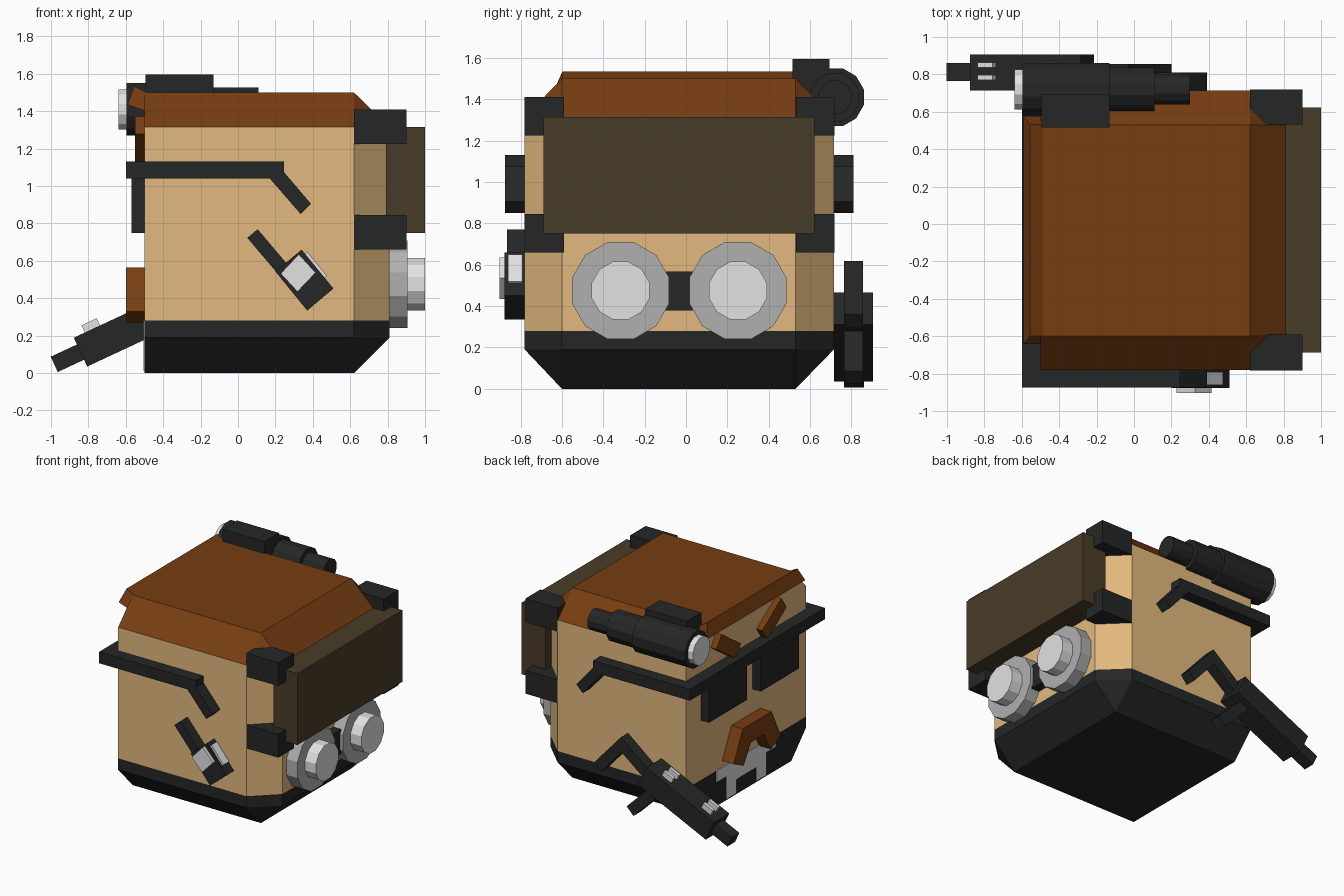
import bpy, bmesh, math
from mathutils import Vector

if "Cube" in bpy.data.objects:
    bpy.data.objects.remove(bpy.data.objects["Cube"])


def material(name, *rgb):
    m = bpy.data.materials.new(name)
    lin = [((c / 255 + 0.055) / 1.055) ** 2.4 for c in rgb]
    m.diffuse_color = (*lin, 1)
    m.use_nodes = True
    m.node_tree.nodes["Principled BSDF"].inputs["Base Color"].default_value = m.diffuse_color
    return m


TAN = material("tan skin", 226, 185, 126)
BROWN = material("brown hair", 118, 61, 17)
BLACK = material("soft black", 37, 38, 38)
OLIVE = material("dark olive", 73, 60, 39)
GREY = material("mid grey", 176, 176, 176)
SILVER = material("silver", 226, 226, 226)
MID = -0.0325  # mirror plane of the head in y


def finish(name, bm, *mats):
    bmesh.ops.recalc_face_normals(bm, faces=bm.faces)
    me = bpy.data.meshes.new(name)
    bm.to_mesh(me)
    bm.free()
    for m in mats:
        me.materials.append(m)
    ob = bpy.data.objects.new(name, me)
    bpy.context.collection.objects.link(ob)
    return ob


def loft(bm, rings):
    """Closed skin through rings with equal point counts."""
    vs = [[bm.verts.new(p) for p in r] for r in rings]
    n = len(vs[0])
    for a, b in zip(vs, vs[1:]):
        for i in range(n):
            j = (i + 1) % n
            bm.faces.new((a[i], a[j], b[j], b[i]))
    bm.faces.new(vs[0])
    bm.faces.new(vs[-1])


def box(name, mat, x, y, z):
    bm = bmesh.new()
    loft(bm, [[(x[i], y[j], k) for i, j in ((0, 0), (1, 0), (1, 1), (0, 1))] for k in z])
    return finish(name, bm, mat)


def prism_y(name, mat, pts, y0, y1):
    """Profile in x,z extruded along y."""
    bm = bmesh.new()
    loft(bm, [[(x, y, z) for x, z in pts] for y in (y0, y1)])
    return finish(name, bm, mat)


def prism_x(name, mat, pts, x0, x1):
    """Profile in y,z extruded along x."""
    bm = bmesh.new()
    loft(bm, [[(x, y, z) for y, z in pts] for x in (x0, x1)])
    return finish(name, bm, mat)


def strip(p, q, w):
    """Corner points of a straight bar of width w from p to q."""
    p, q = Vector(p), Vector(q)
    d = (q - p).normalized()
    n = Vector((-d.y, d.x)) * w / 2
    return [tuple(p + n), tuple(q + n), tuple(q - n), tuple(p - n)]


def drum(name, mat, x0, x1, y, z, r, sides=12):
    """Flat-sided cylinder along x."""
    ring = [(y + r * math.cos((i + 0.5) * math.tau / sides),
             z + r * math.sin((i + 0.5) * math.tau / sides)) for i in range(sides)]
    return prism_x(name, mat, ring, x0, x1)


# Head: chamfered block, flat on the face side (-x)
full = [(-.5, -.78), (.62, -.78), (.81, -.6), (.81, .53), (.62, .715), (-.5, .715)]
cap = [(-.5, -.6), (.62, -.6), (.62, -.6), (.62, .53), (.62, .53), (-.5, .53)]
bm = bmesh.new()
loft(bm, [[(x, y, z) for x, y in ring] for ring, z in
          ((cap, 0), (full, .19), (full, .28), (full, 1.315), (cap, 1.5))])
bmesh.ops.remove_doubles(bm, verts=bm.verts, dist=1e-4)
bmesh.ops.recalc_face_normals(bm, faces=bm.faces)
for f in bm.faces:
    z = f.calc_center_median().z
    if z < .28:
        f.material_index = 2
    elif z > 1.315 and f.normal.x > -.9:
        f.material_index = 1
finish("head", bm, TAN, BROWN, BLACK)

# Hair fringe, slightly longer at its lower edge
bm = bmesh.new()
fringe = [(-.49, 1.5, 0), (-.555, 1.535, 0), (-.592, 1.435, .045), (-.49, 1.40, .045)]
loft(bm, [[(x, MID + s * (.565 + e), z) for x, z, e in fringe] for s in (-1, 1)])
finish("hair_fringe", bm, BROWN)

# Eyebrows, lenses
for s, side in ((-1, "right"), (1, "left")):
    prism_x("eyebrow_" + side, BROWN,
            strip((MID + s * .165, 1.16), (MID + s * .405, 1.325), .115), -.55, -.49)
    a, b = sorted((MID + s * .085, MID + s * .56))
    box("lens_" + side, BLACK, (-.57, -.49), (a, b), (.75, 1.1))

# Glasses: front bar and bent temples
box("glasses_bar", BLACK, (-.6, -.5), (-.875, .81), (1.04, 1.13))
temple = [(-.595, 1.04), (-.595, 1.13), (.245, 1.13), (.245, 1.075), (.39, .905), (.335, .85), (.17, 1.04)]
prism_y("temple_right", BLACK, temple, -.875, -.77)
prism_y("temple_left", BLACK, temple, .70, .81)

# Moustache arch
half = [(.295, .33), (.18, .565)]
inner = [(.08, .42), (.17, .27)]
arch = half + [(-y, z) for y, z in half[::-1]] + [(-y, z) for y, z in inner[::-1]] + inner
prism_x("moustache", BROWN, [(MID + y, z) for y, z in arch], -.6, -.49)

# Stepped beard plate
half = [(.37, .28), (.37, .19), (.25, .19), (.25, .01), (.125, .01), (.125, .12)]
prism_x("beard_plate", SILVER,
        [(MID + y, z) for y, z in half + [(-y, z) for y, z in half[::-1]]], -.506, -.499)

# Pack on the back with corner brackets
box("pack", OLIVE, (.79, 1.0), (-.688, .622), (.75, 1.315))
for y, side in (((-.782, -.59), "right"), ((.532, .718), "left")):
    for z, level in (((1.225, 1.41), "upper"), ((.66, .845), "lower")):
        box(f"bracket_{level}_{side}", BLACK, (.62, .90), y, z)

# Round tanks
for s, side in ((-1, "right"), (1, "left")):
    y = MID + s * .2835
    drum("tank_" + side, GREY, .79, .905, y, .475, .243)
    drum("tank_cap_" + side, SILVER, .89, 1.0, y, .475, .145)
box("tank_link", BLACK, (.79, .88), (-.12, .05), (.378, .567))

# Scope on the left upper edge
SY, SZ = .72, 1.41
drum("scope_lens", SILVER, -.64, -.58, SY, SZ, .111)
drum("scope_body", BLACK, -.595, -.13, SY, SZ, .145)
drum("scope_middle", BLACK, -.14, .11, SY, SZ, .121)
drum("scope_eyepiece", BLACK, .10, .30, SY, SZ, .084)
box("scope_turret", BLACK, (-.495, -.13), (.515, .695), (1.41, 1.595))

# Pouch with blade on the right side
prism_y("knife_handle", BLACK, strip((.0775, .746), (.235, .56), .072), -.865, -.77)
prism_y("knife_pouch", BLACK, [(.2, .543), (.34, .66), (.51, .452), (.37, .334)], -.878, -.77)
prism_y("pouch_plate", SILVER, [(.228, .532), (.325, .635), (.415, .537), (.318, .435)], -.903, -.87)
prism_y("pouch_side_plate", SILVER, strip((.362, .643), (.468, .513), .02), -.86, -.79)

# Gun on the left side, tilted 25 degrees
U = Vector((math.cos(math.radians(25)), math.sin(math.radians(25))))
N = Vector((-U.y, U.x))
tip = Vector((-.842, .112))
prism_y("gun_body", BLACK, strip(tip, tip + U * .653, .17), .715, .905)
prism_y("gun_barrel", BLACK, strip(tip - U * .155, tip + U * .05, .09), .765, .86)
prism_y("gun_grip", BLACK, strip((-.36, .30), (-.11, .055), .085), .765, .855)
prism_y("gun_stock", BLACK, [(-.30, .40), (-.03, .617), (.2, .36), (.147, .295), (-.035, .50), (-.24, .34)], .765, .855)
for s, place in ((.11, "front"), (.49, "rear")):
    a = tip + U * s + N * .10
    for y, side in ((.783, "inner"), (.85, "outer")):
        prism_y(f"gun_sight_{place}_{side}", SILVER, strip(a - U * .045, a + U * .045, .055), y - .013, y + .013)
